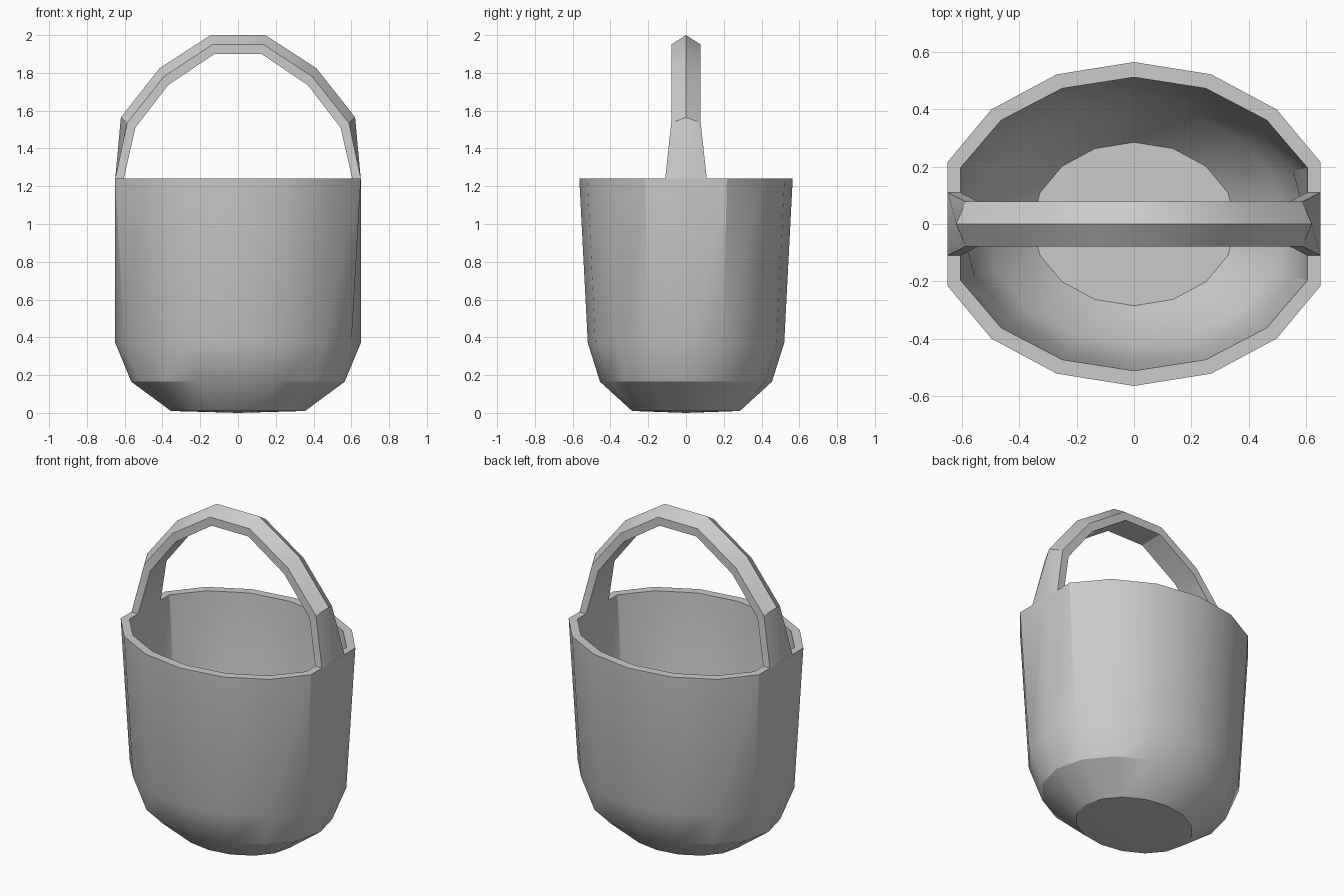
import bpy, bmesh, math

cube = bpy.data.objects.get("Cube")
if cube:
    bpy.data.objects.remove(cube, do_unlink=True)

SIDES = 16

grey = bpy.data.materials.new("plain_grey")
grey.use_nodes = True
colour = (0.6, 0.6, 0.6, 1)
grey.diffuse_color = colour
grey.node_tree.nodes["Principled BSDF"].inputs["Base Color"].default_value = colour


def finish(bm, name):
    bmesh.ops.recalc_face_normals(bm, faces=bm.faces)
    mesh = bpy.data.meshes.new(name)
    bm.to_mesh(mesh)
    bm.free()
    mesh.materials.append(grey)
    obj = bpy.data.objects.new(name, mesh)
    bpy.context.collection.objects.link(obj)
    bpy.ops.object.select_all(action='DESELECT')
    obj.select_set(True)
    bpy.context.view_layer.objects.active = obj
    bpy.ops.object.shade_smooth_by_angle(angle=math.radians(30))
    return obj


def bridge(bm, low, high):
    n = len(low)
    for i in range(n):
        j = (i + 1) % n
        bm.faces.new((low[i], low[j], high[j], high[i]))


def oval(bm, a, b, z, flat_ends):
    # The rim's ends are cut straight where the handle sits
    limit = a * math.cos(math.tau / SIDES) if flat_ends else a
    ring = []
    for i in range(SIDES):
        t = math.tau * i / SIDES
        x = max(-limit, min(limit, a * math.cos(t)))
        ring.append(bm.verts.new((x, b * math.sin(t), z)))
    return ring


# Basket: outer wall up, over the rim, inner wall down to the floor
profile = [
    (0.355, 0.285, 0.01, False),
    (0.565, 0.455, 0.165, False),
    (0.65, 0.52, 0.37, False),
    (0.704, 0.565, 1.24, True),
    (0.655, 0.512, 1.24, True),
    (0.60, 0.48, 0.39, False),
    (0.525, 0.42, 0.19, False),
    (0.355, 0.285, 0.025, False),
]
bm = bmesh.new()
rings = [oval(bm, *p) for p in profile]
for low, high in zip(rings, rings[1:]):
    bridge(bm, low, high)
bm.faces.new(rings[-1])
base_centre = bm.verts.new((0, 0, 0))
for i in range(SIDES):
    bm.faces.new((rings[0][i], base_centre, rings[0][(i + 1) % SIDES]))
finish(bm, "basket")

# Handle: ridged strap; each station holds ridge, shoulder and inner (x, z), half width
half = [
    ((0.65, 1.24), (0.65, 1.24), (0.605, 1.24), 0.11),
    ((0.62, 1.565), (0.587, 1.535), (0.543, 1.51), 0.078),
    ((0.415, 1.825), (0.393, 1.78), (0.37, 1.735), 0.078),
    ((0.145, 2.0), (0.135, 1.95), (0.125, 1.90), 0.078),
]
stations = [(1, s) for s in half] + [(-1, s) for s in reversed(half)]
bm = bmesh.new()
loops = []
for side, (ridge, shoulder, inner, w) in stations:
    section = [(ridge, 0), (shoulder, w), (inner, w), (inner, -w), (shoulder, -w)]
    loops.append([bm.verts.new((side * p[0], y, p[1])) for p, y in section])
for first, second in zip(loops, loops[1:]):
    bridge(bm, first, second)
bm.faces.new(loops[0])
bm.faces.new(loops[-1])
finish(bm, "handle")
